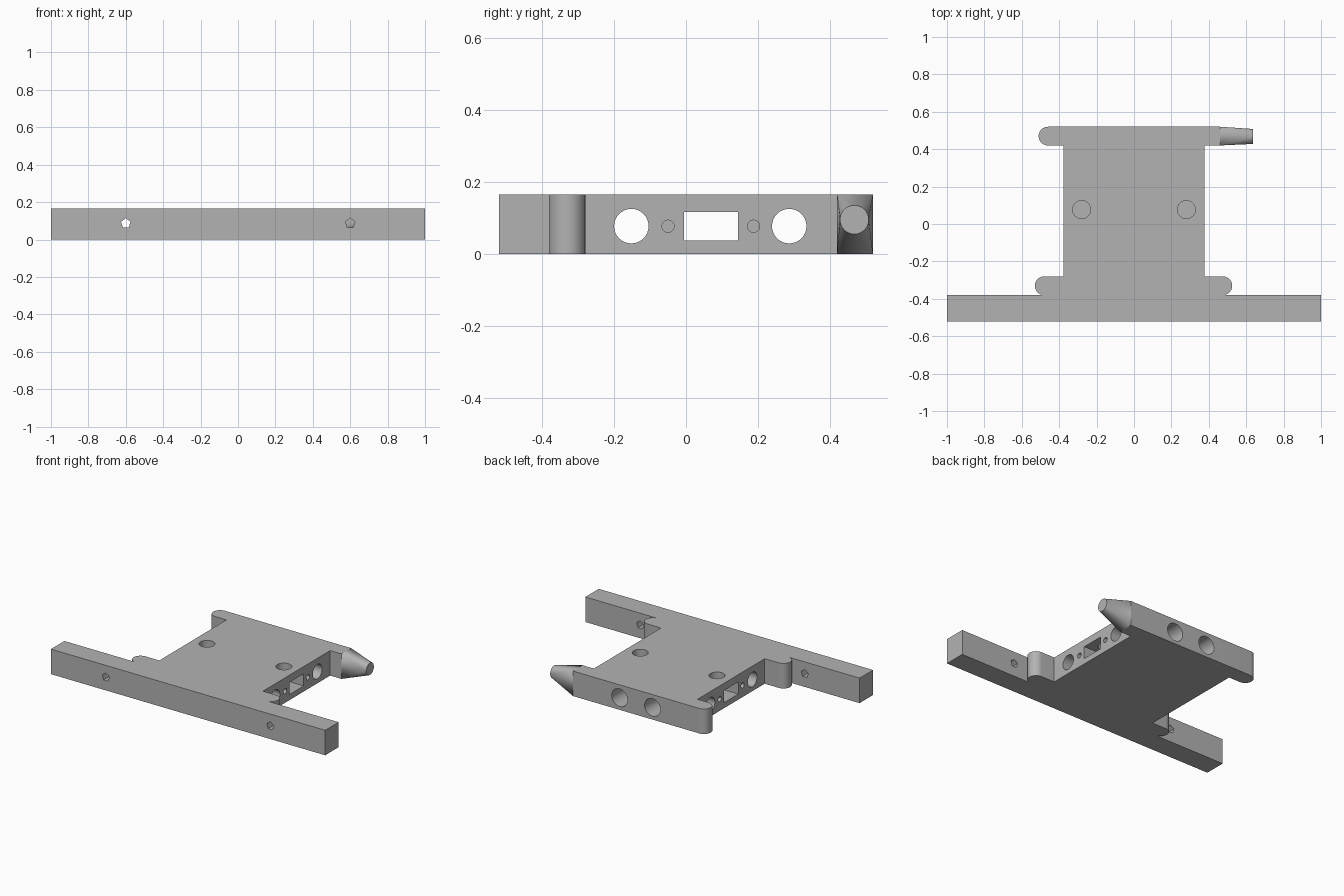
import bpy, bmesh
from math import pi, cos, sin, radians
from mathutils import Matrix, Vector

default = bpy.data.objects.get("Cube")
if default:
    bpy.data.objects.remove(default)

HEIGHT = 0.165
MID = 0.077

grey = bpy.data.materials.new("light grey")
grey.use_nodes = True
tone = (0.45, 0.45, 0.45, 1)
grey.diffuse_color = tone
grey.node_tree.nodes["Principled BSDF"].inputs["Base Color"].default_value = tone


def finish(bm, name):
    bmesh.ops.recalc_face_normals(bm, faces=bm.faces)
    mesh = bpy.data.meshes.new(name)
    bm.to_mesh(mesh)
    bm.free()
    mesh.materials.append(grey)
    obj = bpy.data.objects.new(name, mesh)
    bpy.context.collection.objects.link(obj)
    return obj


def activate(obj):
    bpy.ops.object.select_all(action='DESELECT')
    obj.select_set(True)
    bpy.context.view_layer.objects.active = obj


def cut(target, cutter):
    activate(target)
    mod = target.modifiers.new("cut", 'BOOLEAN')
    mod.operation = 'DIFFERENCE'
    mod.solver = 'EXACT'
    mod.object = cutter
    bpy.ops.object.modifier_apply(modifier=mod.name)
    bpy.data.objects.remove(cutter)


def drill(target, start, end, radius, sides=32):
    """Cut a round hole between two points."""
    start, end = Vector(start), Vector(end)
    axis = end - start
    turn = axis.to_track_quat('Z', 'Y').to_matrix().to_4x4()
    bm = bmesh.new()
    bmesh.ops.create_cone(bm, cap_ends=True, segments=sides, radius1=radius,
                          radius2=radius, depth=axis.length,
                          matrix=Matrix.Translation((start + end) / 2) @ turn)
    cut(target, finish(bm, "hole_cutter"))


def round_end(cx, cy, first, last, radius=0.05, steps=16):
    return [(cx + radius * cos(radians(first + (last - first) * i / steps)),
             cy + radius * sin(radians(first + (last - first) * i / steps)))
            for i in range(steps + 1)]


# Body plate: crossbar, front lugs, centre block and rear arms in one outline
outline = [(-1, -0.52), (1, -0.52), (1, -0.38)]
outline += round_end(0.475, -0.33, -80, 90)
outline += [(0.378, -0.28), (0.378, 0.42), (0.46, 0.42), (0.46, 0.52)]
outline += round_end(-0.46, 0.47, 90, 270)
outline += [(-0.378, 0.42), (-0.378, -0.28)]
outline += round_end(-0.48, -0.33, 90, 260)
outline += [(-1, -0.38)]
outline = [(x, -0.38 if abs(x) < 0.5 and -0.385 < y < -0.379 else y)
           for x, y in outline]
bm = bmesh.new()
base = bm.faces.new([bm.verts.new((x, y, 0)) for x, y in outline])
top = bmesh.ops.extrude_face_region(bm, geom=[base])
bmesh.ops.translate(bm, vec=(0, 0, HEIGHT),
                    verts=[v for v in top["geom"] if isinstance(v, bmesh.types.BMVert)])
body = finish(bm, "body_plate")

# Rectangular channel across the centre block
bm = bmesh.new()
bmesh.ops.create_cube(bm, size=1, matrix=Matrix.Translation((0, 0.07, MID))
                      @ Matrix.Diagonal((1, 0.15, 0.08, 1)))
cut(body, finish(bm, "channel_cutter"))

# Round through holes across the centre block
for y in (-0.152, 0.287):
    drill(body, (-0.6, y, MID), (0.6, y, MID), 0.048)

for side in (-1, 1):
    # Small blind holes beside the channel
    for y in (-0.05, 0.188):
        drill(body, (side * 0.28, y, MID), (side * 0.5, y, MID), 0.017, 16)
    # Top holes down to the channel, rear sockets and crossbar bolt holes
    drill(body, (side * 0.28, 0.077, 0.06), (side * 0.28, 0.077, 0.3), 0.048)
    drill(body, (side * 0.12, 0.32, 0.08), (side * 0.12, 0.6, 0.08), 0.058)
    drill(body, (side * 0.6, -0.6, 0.087), (side * 0.6, -0.3, 0.087), 0.027, 5)

# Nose: rectangular arm section blending into a round tip
bm = bmesh.new()
for y in (0.42, 0.52):
    for z in (0, HEIGHT):
        bm.verts.new((0.46, y, z))
for i in range(32):
    a = 2 * pi * i / 32
    bm.verts.new((0.635, 0.468 + 0.04 * cos(a), 0.095 + 0.04 * sin(a)))
bmesh.ops.convex_hull(bm, input=bm.verts)
bmesh.ops.dissolve_limit(bm, angle_limit=0.01, verts=bm.verts, edges=bm.edges)
nose = finish(bm, "arm_nose")

for obj in (body, nose):
    activate(obj)
    bpy.ops.object.shade_smooth_by_angle(angle=radians(30))
